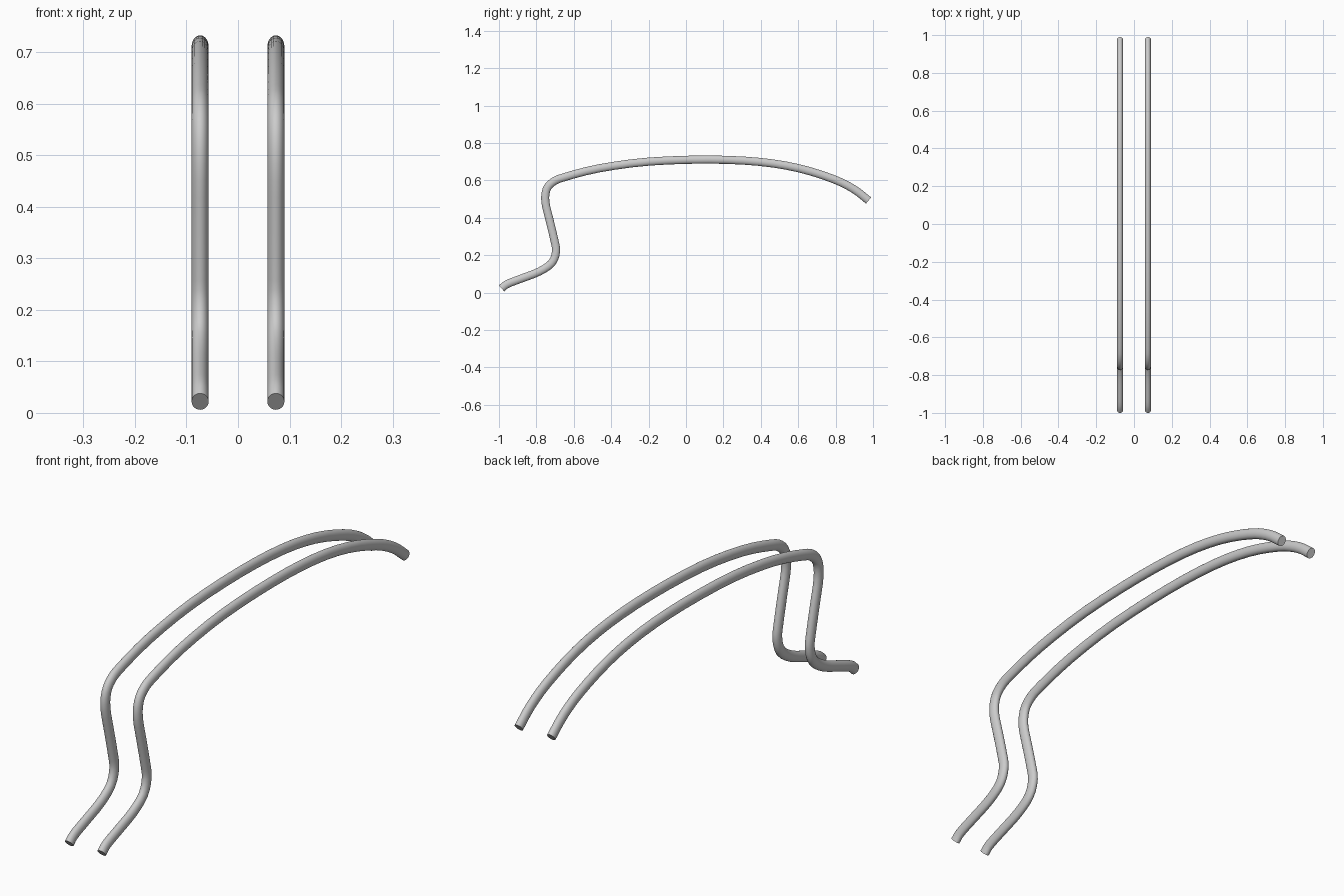
import bpy, bmesh, math
from mathutils import Vector
from mathutils.interpolate import poly_3d_calc  # noqa: F401

if "Cube" in bpy.data.objects:
    bpy.data.objects.remove(bpy.data.objects["Cube"])

# Centre line of one bent rail, (y, z)
PATH = [(-0.986, 0.022), (-0.955, 0.046), (-0.88, 0.075), (-0.785, 0.112),
        (-0.718, 0.158), (-0.695, 0.22), (-0.705, 0.285), (-0.73, 0.39),
        (-0.752, 0.485), (-0.746, 0.55), (-0.713, 0.59), (-0.65, 0.617),
        (-0.465, 0.664), (-0.2, 0.70), (0.12, 0.711), (0.39, 0.699),
        (0.605, 0.664), (0.79, 0.606), (0.90, 0.551), (0.976, 0.492)]
RAIL_X, RX, RN = 0.0735, 0.0165, 0.0215   # offset and oval section radii
SIDES, STEPS = 24, 3


def smooth_path(pts):
    """Catmull-Rom through the points."""
    p = [Vector(q) for q in pts]
    p = [2 * p[0] - p[1]] + p + [2 * p[-1] - p[-2]]
    out = []
    for a, b, c, d in zip(p, p[1:], p[2:], p[3:]):
        for i in range(STEPS):
            t = i / STEPS
            out.append(0.5 * (2 * b + (c - a) * t + (2 * a - 5 * b + 4 * c - d) * t * t
                              + (3 * b - a - 3 * c + d) * t ** 3))
    return out + [p[-2]]


def make_rail(name, x0):
    pts = smooth_path(PATH)
    bm = bmesh.new()
    rings = []
    for i, p in enumerate(pts):
        t = (pts[min(i + 1, len(pts) - 1)] - pts[max(i - 1, 0)]).normalized()
        ring = []
        for k in range(SIDES):
            a = 2 * math.pi * k / SIDES
            n = RN * math.sin(a)
            ring.append(bm.verts.new((x0 + RX * math.cos(a), p.x - t.y * n, p.y + t.x * n)))
        rings.append(ring)
    for r, s in zip(rings, rings[1:]):
        for k in range(SIDES):
            j = (k + 1) % SIDES
            bm.faces.new((r[k], r[j], s[j], s[k]))
    # flat end caps
    bm.faces.new(rings[0])
    bm.faces.new(rings[-1])
    bmesh.ops.recalc_face_normals(bm, faces=bm.faces)
    me = bpy.data.meshes.new(name)
    bm.to_mesh(me)
    bm.free()
    ob = bpy.data.objects.new(name, me)
    bpy.context.collection.objects.link(ob)
    bpy.ops.object.select_all(action='DESELECT')
    ob.select_set(True)
    bpy.context.view_layer.objects.active = ob
    bpy.ops.object.shade_smooth_by_angle(angle=math.radians(40))


# Pair of rails
make_rail("left_rail", -RAIL_X)
make_rail("right_rail", RAIL_X)
